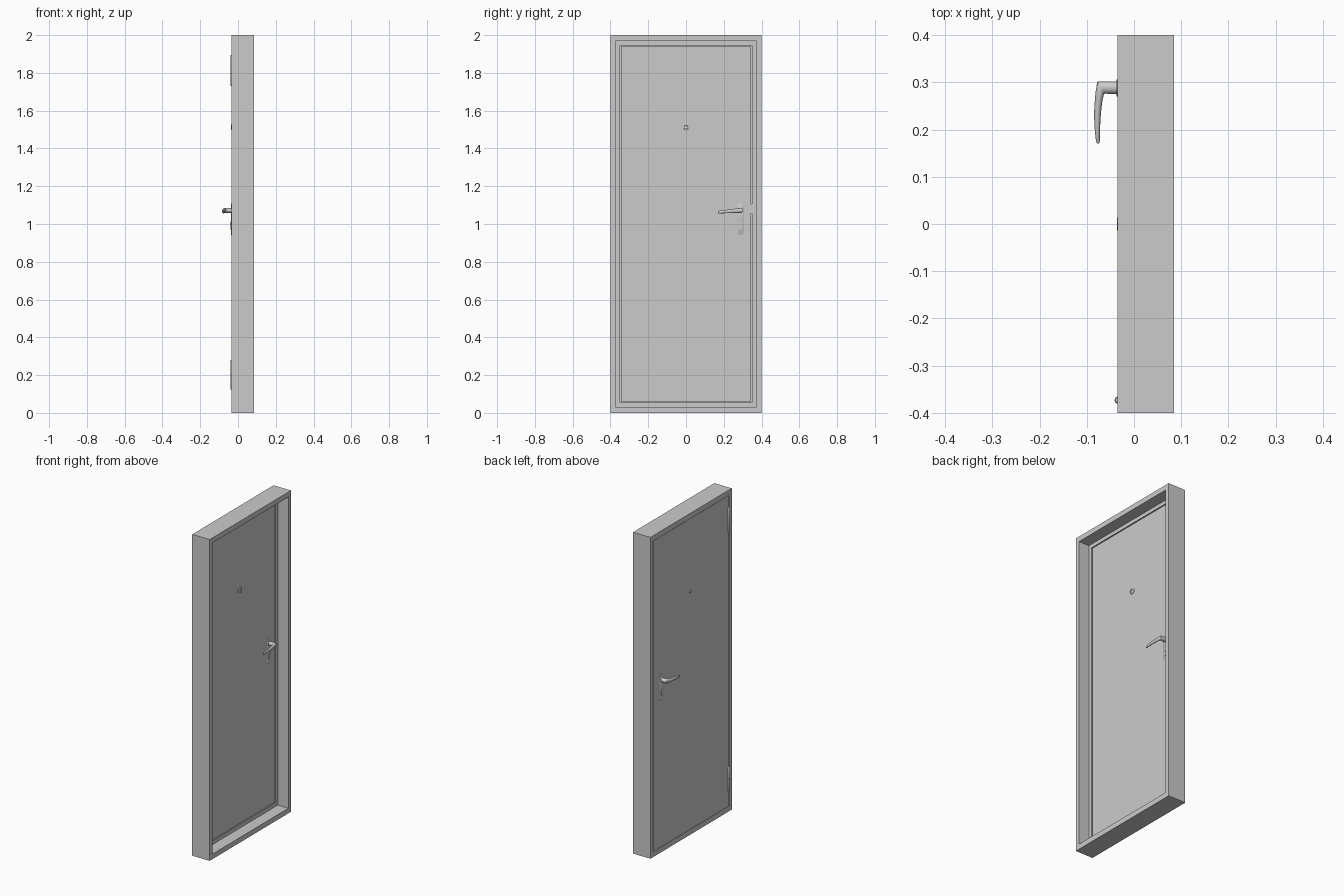
import bpy, bmesh
from math import sin, cos, pi, radians
from mathutils import Vector

if "Cube" in bpy.data.objects:
    bpy.data.objects.remove(bpy.data.objects["Cube"])


def loft(name, rings, closed=False, smooth=True):
    """Skin a list of equal-length point rings; cap the ends unless closed."""
    bm = bmesh.new()
    loops = [[bm.verts.new(p) for p in ring] for ring in rings]
    n = len(loops[0])
    pairs = list(zip(loops, loops[1:]))
    if closed:
        pairs.append((loops[-1], loops[0]))
    else:
        bm.faces.new(loops[0])
        bm.faces.new(loops[-1])
    for a, b in pairs:
        for i in range(n):
            j = (i + 1) % n
            bm.faces.new((a[i], a[j], b[j], b[i]))
    bmesh.ops.recalc_face_normals(bm, faces=bm.faces)
    me = bpy.data.meshes.new(name)
    bm.to_mesh(me)
    bm.free()
    ob = bpy.data.objects.new(name, me)
    bpy.context.collection.objects.link(ob)
    if smooth:
        bpy.ops.object.select_all(action='DESELECT')
        ob.select_set(True)
        bpy.context.view_layer.objects.active = ob
        bpy.ops.object.shade_smooth_by_angle(angle=radians(35))
    return ob


def rect(x, inset):
    """Door-shaped rectangle at depth x, inset from the outer edge."""
    y = 0.4 - inset
    lo = inset + (0.005 if inset else 0)
    return [(x, -y, lo), (x, y, lo), (x, y, 2 - lo), (x, -y, 2 - lo)]


def capsule(x, y, z0, z1, r, n=12):
    """Upright rounded slot outline in the yz plane."""
    top = [(x, y + r * cos(pi * i / n), z1 - r + r * sin(pi * i / n)) for i in range(n + 1)]
    bot = [(x, y - r * cos(pi * i / n), z0 + r - r * sin(pi * i / n)) for i in range(n + 1)]
    return top + bot


def circle_x(x, y, z, r, n=32):
    return [(x, y + r * cos(2 * pi * i / n), z + r * sin(2 * pi * i / n)) for i in range(n)]


def circle_z(x, y, z, r, n=24):
    return [(x + r * cos(2 * pi * i / n), y + r * sin(2 * pi * i / n), z) for i in range(n)]


# Frame with a rebate: deep reveal on +x, stop in the middle, seat for the leaf on -x
frame = [(-0.035, 0), (0.085, 0), (0.085, 0.027), (0.013, 0.027),
         (0.013, 0.050), (-0.02, 0.050), (-0.02, 0.027), (-0.035, 0.027)]
loft("door_frame", [rect(*p) for p in frame], closed=True, smooth=False)

# Leaf with overlapping lip on -x
leaf = [(-0.0345, 0.029), (-0.0205, 0.029), (-0.0205, 0.056), (0.013, 0.056)]
loft("door_leaf", [rect(*p) for p in leaf], smooth=False)

# Latch bolt bridging the gap
loft("latch", [[(x, 0.34, 1.055), (x, 0.352, 1.055), (x, 0.352, 1.105), (x, 0.34, 1.105)]
               for x in (-0.012, 0.011)], smooth=False)

# Lever stations: outer (d, y), inner (d, y), centre height, half height
lever = [((0, .302), (0, .275), 1.072, .0130),
         ((.040, .302), (.026, .276), 1.072, .0130),
         ((.0435, .301), (.029, .275), 1.072, .0128),
         ((.047, .278), (.032, .264), 1.071, .0118),
         ((.0495, .250), (.0345, .244), 1.069, .0105),
         ((.0500, .225), (.0365, .222), 1.067, .0093),
         ((.0485, .198), (.0375, .197), 1.065, .0083),
         ((.0460, .176), (.0380, .176), 1.063, .0075),
         ((.0440, .170), (.0395, .170), 1.063, .0050)]

for side, face, s in (("outer", -0.0345, -1), ("inner", 0.013, 1)):
    # Lever handle
    rings = []
    for (da, ya), (db, yb), z, h in lever:
        a, b = Vector((face + s * da, ya, z)), Vector((face + s * db, yb, z))
        mid, half = (a + b) / 2, (a - b) / 2
        rings.append([mid + half * cos(2 * pi * i / 24) + Vector((0, 0, h * sin(2 * pi * i / 24)))
                      for i in range(24)])
    loft(side + "_handle", rings)

    # Back plate
    loft(side + "_handle_plate",
         [capsule(face + s * d, .288, .942 + e, 1.108 - e, .018 - e)
          for d, e in ((-.001, 0), (.002, 0), (.003, .0015))])

    # Lock cylinder with key slot
    loft(side + "_lock_cylinder",
         [capsule(face + s * d, .288, .972, 1.014, .009) for d in (0, .006)])
    loft(side + "_key_slot",
         [capsule(face + s * d, .287, .998, 1.006, .0015, 4) for d in (.005, .0066)])

    # Peephole ring with recessed lens
    profile = [(0, .018), (.003, .018), (.005, .015), (.005, .011), (.002, .010)]
    if side == "outer":
        profile = [(0, .014), (.0012, .014), (.0016, .009), (.0006, .008)]
    loft(side + "_peephole", [circle_x(face + s * d, 0, 1.512, r) for d, r in profile])

# Hinges: two knuckles each with a small joint between
for label, z0, z1 in (("lower", .125, .28), ("upper", .73 + 1, 1.895)):
    mid = (z0 + z1) / 2
    stations = [(z0, .006), (z0 + .003, .008), (mid - .001, .008), (mid - .001, .006),
                (mid + .001, .006), (mid + .001, .008), (z1 - .003, .008), (z1, .006)]
    loft(label + "_hinge", [circle_z(-.033, -.373, z, r) for z, r in stations])
